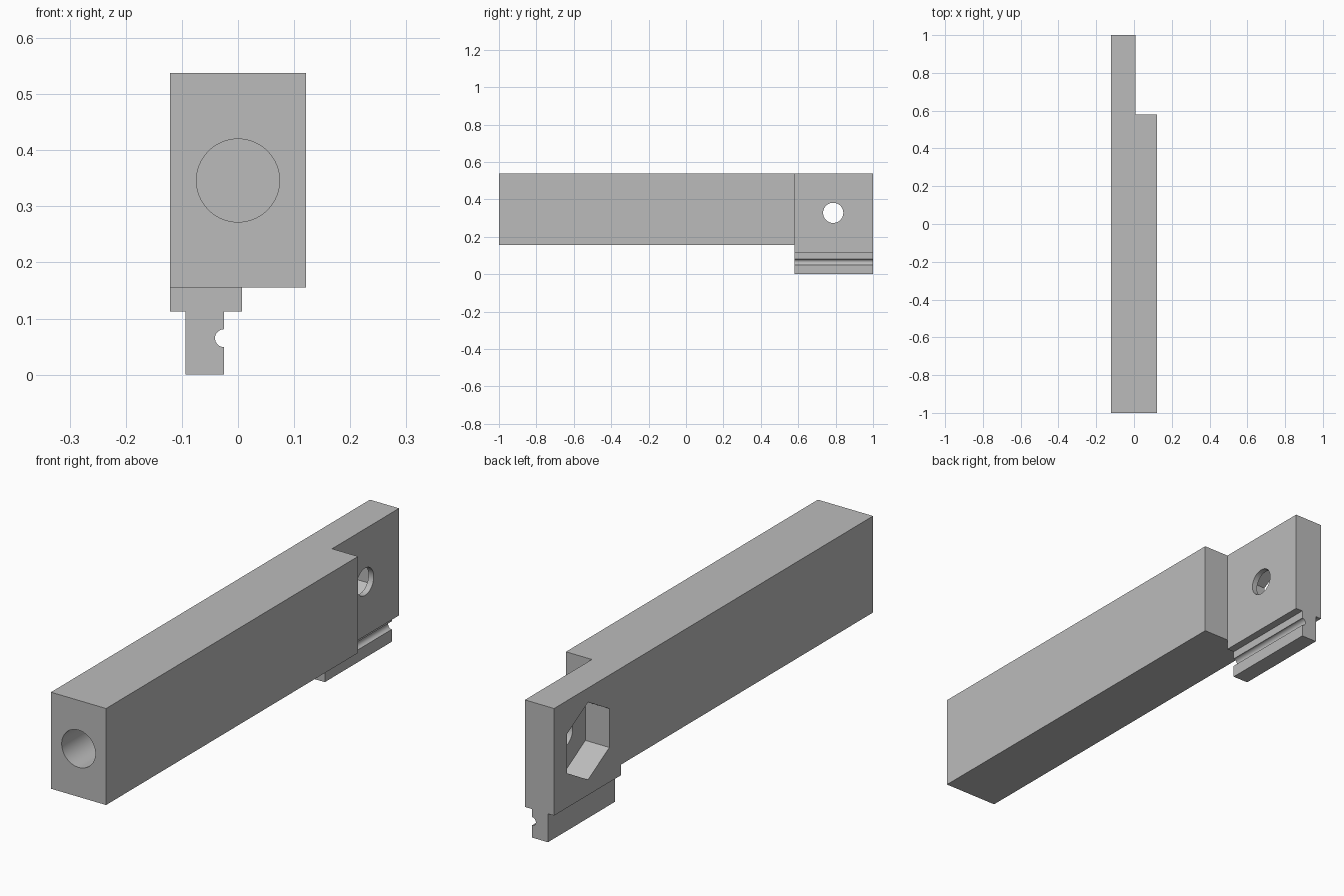
import bpy
import math
from mathutils import Matrix

cube = bpy.data.objects.get("Cube")
if cube:
    bpy.data.objects.remove(cube, do_unlink=True)

grey = bpy.data.materials.new("plain grey")
grey.use_nodes = True
grey.diffuse_color = (0.5, 0.5, 0.5, 1)
grey.node_tree.nodes["Principled BSDF"].inputs["Base Color"].default_value = (0.5, 0.5, 0.5, 1)


def box(name, low, high):
    """Box between two opposite corners."""
    bpy.ops.mesh.primitive_cube_add(size=1)
    ob = bpy.context.object
    ob.name = name
    size = [h - l for l, h in zip(low, high)]
    mid = [(h + l) / 2 for l, h in zip(low, high)]
    ob.data.transform(Matrix.Translation(mid) @ Matrix.Diagonal((*size, 1)))
    ob.data.materials.append(grey)
    return ob


def rod(name, axis, start, end, center, radius, sides, turn=0):
    """Prism along x or y; center gives the two other coordinates."""
    bpy.ops.mesh.primitive_cylinder_add(vertices=sides, radius=radius, depth=end - start)
    ob = bpy.context.object
    ob.name = name
    mid = (start + end) / 2
    a, b = center
    if axis == "x":
        place = Matrix.Translation((mid, a, b)) @ Matrix.Rotation(math.pi / 2, 4, "Y")
    else:
        place = Matrix.Translation((a, mid, b)) @ Matrix.Rotation(math.pi / 2, 4, "X")
    ob.data.transform(place @ Matrix.Rotation(turn, 4, "Z"))
    ob.data.materials.append(grey)
    return ob


# Main bar, as a full blank
bar = box("tool_holder_bar", (-0.121, -1, 0), (0.121, 1, 0.538))
step = 0.58

cutters = [
    # Underside of the long body and side notch of the end tab
    box("underside_cut", (-1, -2, -1), (1, step, 0.155)),
    box("tab_notch_cut", (0.007, step, -1), (1, 2, 1)),
    # Both shoulders of the narrow foot
    box("foot_left_cut", (-0.025, 0.5, -1), (1, 2, 0.113)),
    box("foot_right_cut", (-1, 0.5, -1), (-0.094, 2, 0.113)),
    # Round groove along the foot
    rod("foot_groove_cut", "y", 0.5, 1.1, (-0.025, 0.065), 0.016, 32),
    # Blind bore in the front end
    rod("front_bore_cut", "y", -1.1, -0.3, (0, 0.346), 0.074, 64),
    # Bolt hole with hexagonal nut pocket
    rod("bolt_hole_cut", "x", -0.5, 0.5, (0.787, 0.328), 0.054, 48),
    rod("nut_pocket_cut", "x", -0.5, -0.016, (0.787, 0.328), 0.154, 6, math.pi / 2),
]

for cutter in cutters:
    cutter.hide_render = True
    mod = bar.modifiers.new(cutter.name, "BOOLEAN")
    mod.operation = "DIFFERENCE"
    mod.solver = "EXACT"
    mod.object = cutter

# Bake the cuts, then drop the cutters
bpy.context.view_layer.update()
graph = bpy.context.evaluated_depsgraph_get()
finished = bpy.data.meshes.new_from_object(bar.evaluated_get(graph))
bar.modifiers.clear()
bar.data = finished
for cutter in cutters:
    bpy.data.objects.remove(cutter, do_unlink=True)

bpy.ops.object.select_all(action="DESELECT")
bar.select_set(True)
bpy.context.view_layer.objects.active = bar
bpy.ops.object.shade_smooth_by_angle(angle=math.radians(30))
